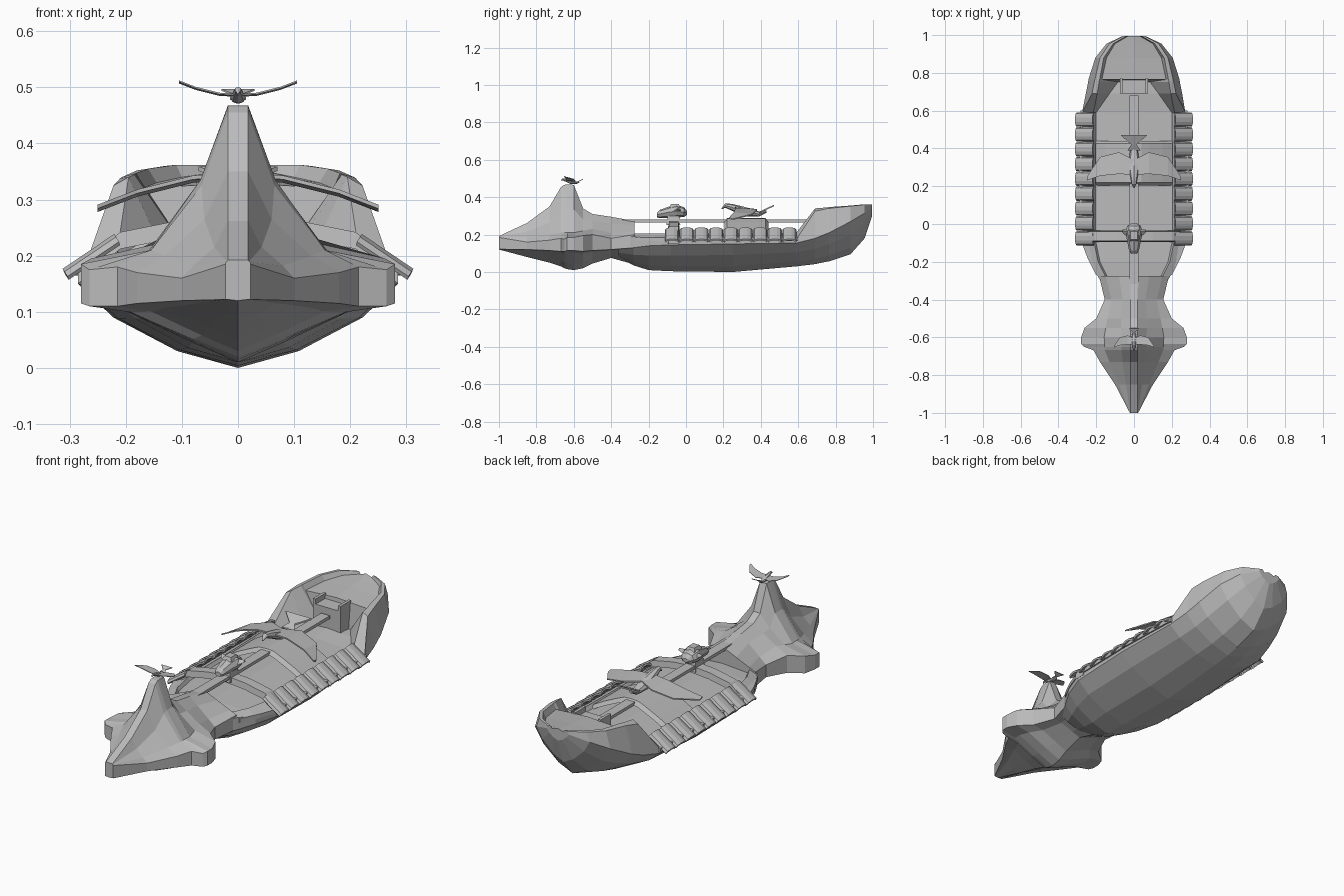
import bpy, bmesh, math
from mathutils import Vector

grey = bpy.data.materials.new("plain_grey")
grey.diffuse_color = (0.5, 0.5, 0.5, 1)


def loft(name, rings):
    """Skin a list of equal-length closed rings and cap both ends."""
    bm = bmesh.new()
    vs = [[bm.verts.new(p) for p in r] for r in rings]
    n = len(rings[0])
    for a, b in zip(vs, vs[1:]):
        for i in range(n):
            j = (i + 1) % n
            bm.faces.new((a[i], a[j], b[j], b[i]))
    bm.faces.new(vs[0])
    bm.faces.new(vs[-1])
    bmesh.ops.recalc_face_normals(bm, faces=bm.faces)
    me = bpy.data.meshes.new(name)
    bm.to_mesh(me)
    bm.free()
    me.materials.append(grey)
    ob = bpy.data.objects.new(name, me)
    bpy.context.collection.objects.link(ob)
    return ob


def mirrored(y, half):
    """Ring at y from half-section points running keel to top."""
    other = [(-x, z) for x, z in reversed(half) if x > 1e-6]
    return [(x, y, z) for x, z in half + other]


def box(name, x0, x1, y0, y1, z0, z1, taper=1.0):
    cx, cy = (x0 + x1) / 2, (y0 + y1) / 2
    c = [(x0, y0), (x1, y0), (x1, y1), (x0, y1)]
    return loft(name, [[(x, y, z0) for x, y in c],
                       [(cx + (x - cx) * taper, cy + (y - cy) * taper, z1) for x, y in c]])


def oval(y, z, rx, rz, n=8):
    return [(rx * math.cos(2 * math.pi * i / n), y, z + rz * math.sin(2 * math.pi * i / n))
            for i in range(n)]


# Hull: y, keel z, chine x z, outer rim x z, inner rim x z, deck edge x, deck z
hull = [
    (-.36, .075, .14, .12, .14, .17, .11, .19, .10, .18),
    (-.28, .035, .19, .13, .19, .19, .15, .205, .14, .185),
    (-.20, .010, .235, .14, .235, .18, .19, .205, .18, .19),
    (-.08, .004, .275, .145, .28, .17, .215, .205, .205, .19),
    (.25, .000, .285, .15, .285, .17, .215, .205, .205, .19),
    (.59, .030, .272, .155, .275, .175, .215, .21, .20, .19),
    (.69, .042, .255, .18, .222, .325, .195, .34, .13, .20),
    (.752, .055, .243, .205, .21, .338, .185, .345, .085, .20),
    (.765, .057, .241, .21, .207, .34, .182, .347, .17, .32),
    (.88, .095, .205, .27, .18, .352, .16, .355, .145, .33),
    (.955, .180, .145, .315, .13, .36, .11, .362, .10, .34),
    (.995, .300, .06, .345, .055, .36, .04, .362, .03, .35),
]
rings = []
for y, k, cx, cz, ox, oz, ix, iz, dx, d in hull:
    h = cz - k
    rings.append(mirrored(y, [(0, k), (.38 * cx, k + .2 * h), (.78 * cx, k + .6 * h), (cx, cz),
                              (ox, oz), (ix, iz), (dx, d), (0, d + .01)]))
loft("hull", rings)

# Ram prow, tower and neck: y, keel z, edge x, low z, high z, shoulder x z, mid x z, ridge z
prow = [
    (-1.0, .12, .022, .122, .185, .022, .188, .02, .19, .192),
    (-.85, .08, .10, .12, .16, .08, .182, .042, .215, .262),
    (-.73, .05, .18, .115, .17, .13, .20, .06, .265, .35),
    (-.668, .03, .215, .11, .18, .155, .21, .065, .325, .455),
    (-.65, .02, .265, .11, .175, .155, .21, .067, .335, .466),
    (-.635, .015, .28, .115, .185, .155, .21, .067, .335, .468),
    (-.60, .01, .28, .115, .185, .158, .21, .065, .335, .466),
    (-.55, .02, .262, .11, .195, .15, .22, .07, .28, .34),
    (-.50, .045, .20, .115, .20, .14, .23, .07, .275, .31),
    (-.40, .075, .155, .12, .18, .12, .21, .06, .26, .295),
    (-.275, .04, .185, .13, .20, .15, .215, .08, .245, .272),
]
rings = []
for y, k, w, lo, hi, sx, sz, mx, mz, top in prow:
    h = lo - k
    rings.append(mirrored(y, [(0, k), (.3 * w, k + .35 * h), (.72 * w, k + .88 * h), (w, lo), (w, hi),
                              (sx, sz), (mx, mz), (.018, top)]))
loft("prow_and_tower", rings)

# Long central beam above the deck, and the stepped stern platform
box("central_beam", -.024, .024, -.58, .68, .265, .28)
box("stern_block", -.075, .075, .69, .77, .185, .31)
for s in (-1, 1):
    box("stern_rail_side", s * .068 - .007, s * .068 + .007, .69, .77, .30, .335)
    # Gunwale strake along the hull side
    path = [(-.27, .195), (-.18, .24), (-.08, .278), (.25, .286), (.6, .276)]
    loft("side_strake", [[(s * (x - .03), y, .165), (s * (x + .006), y, .165),
                          (s * (x + .006), y, .185), (s * (x - .03), y, .19)] for y, x in path])

# Rows of tilted curved shields
for s in (-1, 1):
    for k in range(9):
        yc = .553 - k * .0785
        rr = []
        for x, z in ((.212, .225), (.304, .163)):
            arc = [(math.cos(a) * .038, math.sin(a) * .018)
                   for a in [math.pi * i / 5 for i in range(6)]]
            outer = [(s * (x + h * .5), yc + u, z + h * .8) for u, h in arc]
            inner = [(s * (x - .002 + h * .4), yc + u * .88, z - .006 + h * .65)
                     for u, h in reversed(arc)]
            rr.append(outer + inner)
        loft("shield", rr)


def arch(name, half, y0, y1, thick, inset):
    """Band across the deck following a half path mirrored in x."""
    pts = [(-x, z) for x, z in half] + half[-2::-1]
    loft(name, [[(x, y0, z - thick), (x, y1, z - thick), (x, y1 - inset, z), (x, y0 + inset, z)]
                for x, z in pts])


# Arched cross beams carrying the carved head and the large bird
arch("cross_arch", [(.285, .18), (.21, .242), (.1, .264), (0, .272)], -.095, -.035, .03, .005)
arch("bird_arch", [(.205, .205), (.15, .235), (.08, .268), (.04, .285), (0, .288)], .205, .44, .02, .015)
box("head_post", -.03, .03, -.105, -.03, .25, .30, .8)
loft("animal_head", [oval(y, z, rx, rz) for y, z, rx, rz in (
    (-.155, .305, .016, .012), (-.14, .31, .026, .022), (-.09, .32, .036, .03),
    (-.05, .325, .046, .034), (-.01, .32, .036, .026), (.005, .315, .014, .01))])
box("head_crest", -.025, .025, -.09, -.03, .345, .363, .7)
for s in (-1, 1):
    loft("head_ear", [[(s * .035, -.07, .325), (s * .035, -.03, .325), (s * .035, -.04, .345)],
                      [(s * .062, -.045, .335), (s * .062, -.03, .335), (s * .062, -.035, .345)]])


def bird(name, origin, scale, droop):
    def place(r):
        return [tuple(Vector(origin) + Vector(p) * scale) for p in r]
    body = [(-.13, .02, .003, .003), (-.11, .037, .013, .012), (-.075, .028, .02, .018),
            (-.01, .005, .033, .026), (.07, -.008, .02, .014), (.11, .005, .008, .007)]
    loft(name + "_body", [place(oval(*b)) for b in body])
    # wing chords: span, leading y, trailing y, drop
    ch = [(.25, -.09, -.07, .052), (.18, -.065, .035, .025), (.08, -.055, .06, .0), (0, -.06, .02, -.005)]
    ch = [(-x, a, b, d) for x, a, b, d in ch] + ch[-2::-1]
    loft(name + "_wings", [place([(x, a, .018 - d * droop), (x, b, .012 - d * droop),
                                  (x, b, .018 - d * droop), (x, a, .025 - d * droop)])
                           for x, a, b, d in ch])
    loft(name + "_tail", [place([(-w, y, z), (w, y, z), (w, y, z + .008), (-w, y, z + .008)])
                          for y, w, z in ((.07, .035, -.005), (.1, .014, .01), (.15, .07, .033))])


bird("deck_bird", (0, .32, .318), 1.0, 1)
bird("tower_bird", (0, -.615, .48), .42, -1)
